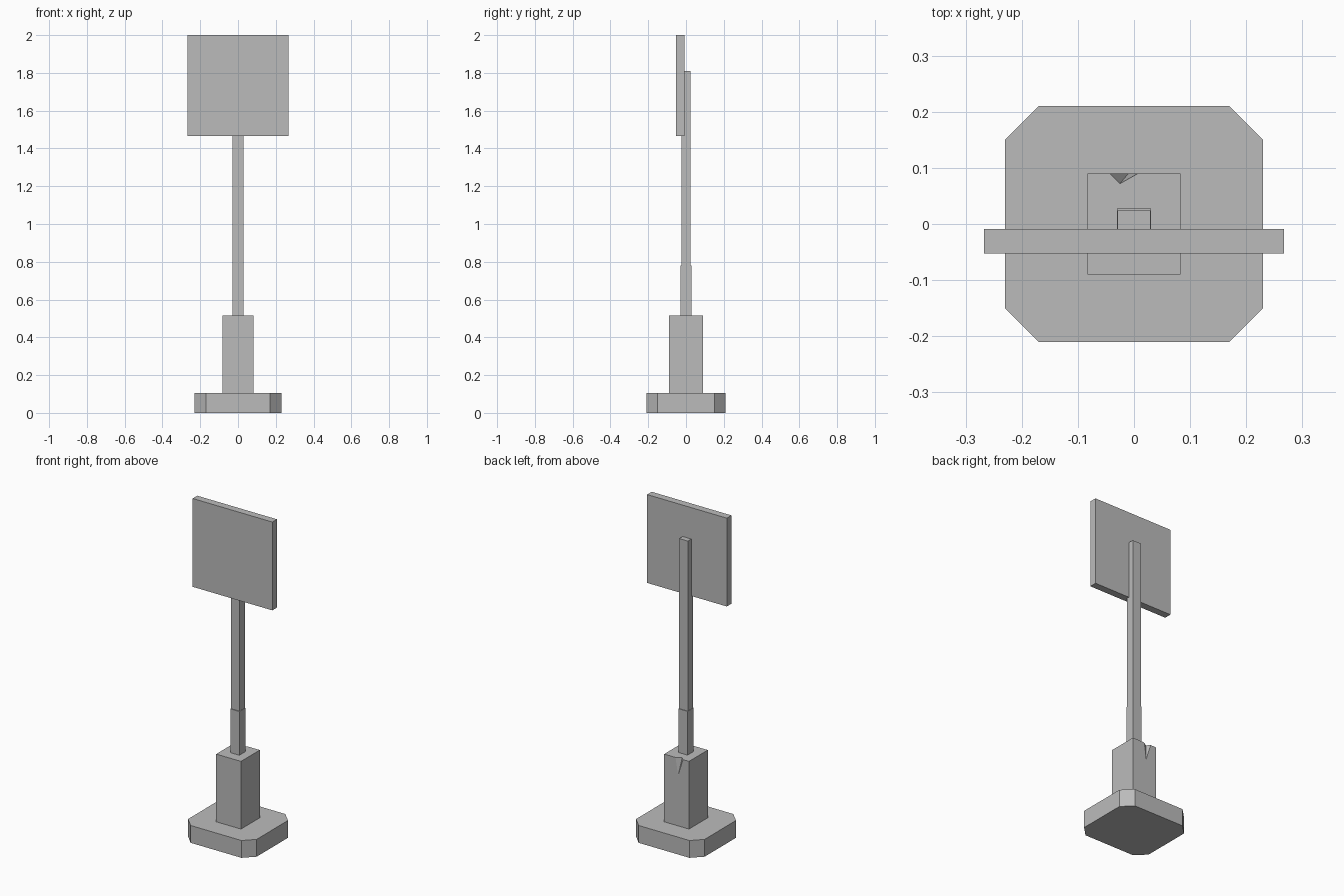
import bpy, bmesh

old = bpy.data.objects.get("Cube")
if old:
    bpy.data.objects.remove(old, do_unlink=True)

grey = bpy.data.materials.new("plain grey")
grey.use_nodes = True
grey.diffuse_color = (0.5, 0.5, 0.5, 1)
grey.node_tree.nodes["Principled BSDF"].inputs["Base Color"].default_value = (0.5, 0.5, 0.5, 1)


def finish(name, bm):
    bmesh.ops.recalc_face_normals(bm, faces=bm.faces)
    mesh = bpy.data.meshes.new(name)
    bm.to_mesh(mesh)
    bm.free()
    mesh.materials.append(grey)
    obj = bpy.data.objects.new(name, mesh)
    bpy.context.collection.objects.link(obj)
    return obj


def prism(name, outline, z0, z1):
    """Upright prism from a plan outline."""
    bm = bmesh.new()
    face = bm.faces.new([bm.verts.new((x, y, z0)) for x, y in outline])
    top = bmesh.ops.extrude_face_region(bm, geom=[face])["geom"]
    bmesh.ops.translate(bm, vec=(0, 0, z1 - z0),
                        verts=[v for v in top if isinstance(v, bmesh.types.BMVert)])
    return finish(name, bm)


def box(name, x, y0, y1, z0, z1):
    return prism(name, [(-x, y0), (x, y0), (x, y1), (-x, y1)], z0, z1)


# Foot slab with cut corners
w, d, c = 0.23, 0.21, 0.06
prism("foot_slab", [(c - w, -d), (w - c, -d), (w, c - d), (w, d - c),
                    (w - c, d), (c - w, d), (-w, d - c), (-w, c - d)], 0, 0.105)

# Plinth with a chipped notch in the top back edge
bm = bmesh.new()
px, py, z0, z1 = 0.083, 0.09, 0.105, 0.515
corners = [(-px, -py), (px, -py), (px, py), (-px, py)]
low = [bm.verts.new((x, y, z0)) for x, y in corners]
high = [bm.verts.new((x, y, z1)) for x, y in corners]
chip_l = bm.verts.new((0.007, py, z1))
chip_r = bm.verts.new((-0.043, py, z1))
chip_in = bm.verts.new((-0.025, 0.072, z1))
chip_low = bm.verts.new((-0.01, py, 0.41))
bm.faces.new(low)
for i in (0, 1, 3):
    j = (i + 1) % 4
    bm.faces.new((low[i], low[j], high[j], high[i]))
bm.faces.new((low[2], low[3], high[3], chip_r, chip_low, chip_l, high[2]))
bm.faces.new(high[:3] + [chip_l, chip_in, chip_r, high[3]])
bm.faces.new((chip_l, chip_low, chip_in))
bm.faces.new((chip_r, chip_in, chip_low))
finish("plinth", bm)

# Post, slightly thicker at the bottom
box("post_lower", 0.03, -0.03, 0.028, 0.515, 0.78)
box("post_upper", 0.029, -0.025, 0.024, 0.78, 1.81)

# Sign board on the front of the post
box("sign_board", 0.267, -0.053, -0.009, 1.465, 2.0)
